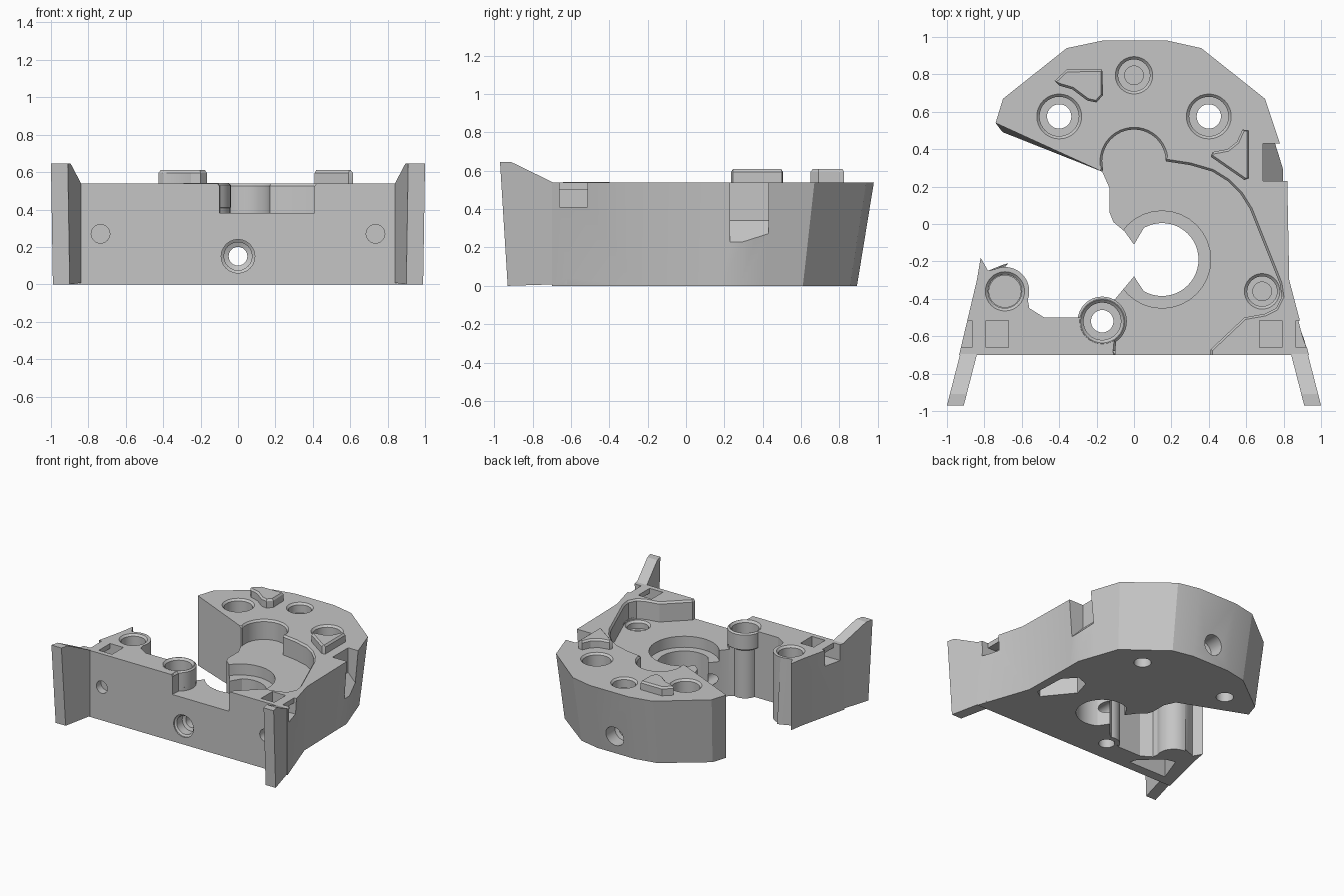
import bpy, bmesh
from math import sin, cos, radians

cube = bpy.data.objects.get("Cube")
if cube:
    bpy.data.objects.remove(cube)

TOP, FLOOR, FRONT = 0.54, 0.38, -0.70

grey = bpy.data.materials.new("plain grey")
grey.use_nodes = True
grey.diffuse_color = (0.56, 0.56, 0.56, 1)
grey.node_tree.nodes["Principled BSDF"].inputs["Base Color"].default_value = (0.56, 0.56, 0.56, 1)


def arc(cx, cy, r, a, b, n=16):
    steps = [radians(a + (b - a) * i / n) for i in range(n + 1)]
    return [(cx + r * cos(t), cy + r * sin(t)) for t in steps]


def grow(pts, d):
    """Offset a counter-clockwise outline outwards by d."""
    out = []
    for i, (x, y) in enumerate(pts):
        (px, py), (qx, qy) = pts[i - 1], pts[(i + 1) % len(pts)]
        tx, ty = qx - px, qy - py
        k = d / max((tx * tx + ty * ty) ** 0.5, 1e-6)
        out.append((x + ty * k, y - tx * k))
    return out


def loft(name, rings):
    """Closed solid through rings of 3D points of equal count."""
    bm = bmesh.new()
    rows = [[bm.verts.new(p) for p in ring] for ring in rings]
    for low, high in zip(rows, rows[1:]):
        for i in range(len(low)):
            bm.faces.new((low[i - 1], low[i], high[i], high[i - 1]))
    bm.faces.new(rows[0][::-1])
    bm.faces.new(rows[-1])
    bm.normal_update()
    if bm.calc_volume(signed=True) < 0:
        bmesh.ops.reverse_faces(bm, faces=bm.faces)
    mesh = bpy.data.meshes.new(name)
    bm.to_mesh(mesh)
    bm.free()
    mesh.materials.append(grey)
    ob = bpy.data.objects.new(name, mesh)
    bpy.context.collection.objects.link(ob)
    return ob


def prism(name, pts, levels):
    """Outline stacked at (height, outward offset) levels."""
    return loft(name, [[(x, y, z) for x, y in grow(pts, d)] for z, d in levels])


def disc(x, y, levels):
    """Turned solid from (height, radius) levels."""
    return loft("turned_tool", [[(px, py, z) for px, py in arc(x, y, r, 0, 348.75, 31)]
                                for z, r in levels])


def rod_y(x, z, levels):
    """Turned solid along y from (y, radius) levels."""
    return loft("cross_tool", [[(px, y, pz) for px, pz in arc(x, z, r, 0, 345, 23)]
                               for y, r in levels])


def box(x0, x1, y0, y1, z0, z1):
    pts = [(x0, y0), (x1, y0), (x1, y1), (x0, y1)]
    return prism("box_tool", pts, [(z0, 0), (z1, 0)])


def combine(target, tool, how="DIFFERENCE"):
    """Apply a boolean with the first solver that keeps the full-length solid."""
    mod = target.modifiers.new("combine", "BOOLEAN")
    mod.operation, mod.object = how, tool
    for solver in ("EXACT", "MANIFOLD"):
        mod.solver = solver
        bpy.context.view_layer.update()
        result = target.evaluated_get(bpy.context.evaluated_depsgraph_get()).data
        ys = [v.co.y for v in result.vertices]
        if ys and max(ys) - min(ys) > 1.5:
            break
    bpy.context.view_layer.objects.active = target
    bpy.ops.object.modifier_apply(modifier=mod.name)
    bpy.data.objects.remove(tool)


# Main body: faceted outer rim, keyhole bore and open left side
outline = [(-0.935, FRONT), (0.935, FRONT), (0.83, -0.3), (0.82, 0.2), (0.82, 0.31),
           (0.77, 0.46), (0.70, 0.67), (0.36, 0.94), (0.18, 0.98), (-0.17, 0.98),
           (-0.36, 0.94), (-0.70, 0.67), (-0.74, 0.54), (-0.17, 0.28),
           (-0.13, 0.19), (-0.13, 0.06), (-0.11, 0.01), (-0.05, -0.04), (0, -0.11)]
outline += arc(0.15, -0.19, 0.195, 120, -120, 32)
outline += [(0, -0.28), (-0.05, -0.34), (-0.10, -0.40), (-0.17, -0.45),
            (-0.27, -0.50), (-0.48, -0.50), (-0.56, -0.45)]
outline += arc(-0.69, -0.36, 0.13, -20, 115)
outline += [(-0.78, -0.25), (-0.82, -0.18), (-0.84, -0.3)]


def foot(x, y):
    """The outer rim tapers inwards towards the base."""
    rim = x * x + y * y > 0.55 and y > -0.35 and x > -0.75
    return (x * 0.95, y * 0.91, 0) if rim else (x, y, 0)


body = loft("body", [[foot(x, y) for x, y in outline], [(x, y, TOP) for x, y in outline]])

# Sunken floor with a flared rim
pocket = [(-0.10, -0.8), (0.41, -0.8), (0.41, -0.67), (0.59, -0.50), (0.70, -0.48),
          (0.76, -0.45), (0.79, -0.39), (0.78, -0.32), (0.62, 0.08), (0.57, 0.16),
          (0.50, 0.23), (0.42, 0.28), (0.30, 0.315)]
pocket += arc(0, 0.335, 0.17, 0, 195, 24)
pocket += [(-0.3, 0.1), (-0.3, -0.3)] + arc(-0.17, -0.52, 0.13, 110, -55)
pocket += [(-0.10, -0.68)]
combine(body, prism("pocket_tool", pocket,
                    [(FLOOR, 0), (TOP - 0.015, 0), (TOP + 0.01, 0.02)]))
combine(body, disc(0.15, -0.19, [(0.29, 0.26), (0.5, 0.26)]))

# Splayed front wings
side = [(-0.93, 0), (-0.97, 0.645), (-0.91, 0.645), (-0.695, TOP), (-0.62, TOP - 0.01),
        (-0.62, 0.01)]
for s in (1, -1):
    wing = loft("wing", [[(s * (x0 - 0.257 * (y + 0.97)), y, z) for y, z in side]
                         for x0 in (0.91, 1.0)])
    combine(body, wing, "UNION")

# Front boss: wide head on a column
combine(body, disc(-0.17, -0.52, [(0.001, 0.10), (FLOOR + 0.01, 0.10), (FLOOR + 0.03, 0.132),
                                  (TOP - 0.01, 0.132), (TOP + 0.001, 0.12)]), "UNION")

# Vertical holes: position, top, counterbore radius and floor, bore radius and floor
holes = [(-0.4, 0.575, TOP, 0.105, 0.38, 0.065, -0.1), (0.4, 0.575, TOP, 0.105, 0.38, 0.065, -0.1),
         (0, 0.795, TOP, 0.085, 0.46, 0.05, 0.3), (0.685, -0.36, FLOOR, 0.08, 0.32, 0.05, 0.12),
         (-0.69, -0.36, TOP, 0.09, 0.42, 0.085, 0.4), (-0.17, -0.52, TOP, 0.10, 0.42, 0.06, -0.1)]
for x, y, top, r, ledge, bore, end in holes:
    combine(body, disc(x, y, [(end, bore), (ledge, bore), (ledge, r), (top - 0.015, r),
                              (top + 0.015, r + 0.03)]))

# Cross bolt hole and shallow front sockets
combine(body, rod_y(0, 0.15, [(-0.8, 0.09), (-0.69, 0.09), (-0.68, 0.075), (-0.61, 0.075),
                              (-0.60, 0.05), (0.79, 0.05), (0.80, 0.08), (1.1, 0.08)]))
for s in (1, -1):
    combine(body, rod_y(s * 0.735, 0.27, [(-0.8, 0.05), (-0.64, 0.05)]))
    # Tie slots: top pocket, hidden tunnel and open side notch
    for x0, x1, z0, z1 in ((0.67, 0.79, 0.41, 0.7), (0.70, 1.1, 0.411, 0.50),
                           (0.865, 1.1, 0.412, 0.7)):
        a, b = sorted((s * x0, s * x1))
        combine(body, box(a, b, -0.66, -0.515, z0, z1))

# Sloped side recess
ramp = [(0.69, 0.7), (0.69, 0.34), (0.9, 0.12), (0.9, 0.7)]
combine(body, loft("recess_tool", [[(x, y, z) for x, z in ramp] for y in (0.23, 0.43)]))

# Blind hollows under the base
hollows = [[(0.48, -0.08), (0.66, -0.30), (0.72, -0.26), (0.71, 0.0), (0.62, 0.10), (0.52, 0.06)],
           [(-0.82, -0.62), (-0.48, -0.62), (-0.50, -0.56), (-0.66, -0.42), (-0.74, -0.40)]]
for pts in hollows:
    combine(body, prism("hollow_tool", pts, [(-0.1, 0), (0.16, 0)]))

# Raised locating pads
pads = {"back_pad": [(-0.425, 0.765), (-0.40, 0.74), (-0.33, 0.72), (-0.25, 0.66), (-0.20, 0.65),
                     (-0.165, 0.69), (-0.17, 0.825), (-0.36, 0.825)],
        "side_pad": [(0.41, 0.36), (0.59, 0.235), (0.615, 0.245), (0.615, 0.50), (0.58, 0.505),
                     (0.55, 0.44), (0.50, 0.40), (0.42, 0.385)]}
parts = [body]
for name, pts in pads.items():
    parts.append(prism(name, pts, [(TOP - 0.01, 0), (0.595, 0), (0.61, -0.012)]))

for ob in parts:
    bpy.ops.object.select_all(action="DESELECT")
    ob.select_set(True)
    bpy.context.view_layer.objects.active = ob
    bpy.ops.object.shade_smooth_by_angle(angle=radians(25))
